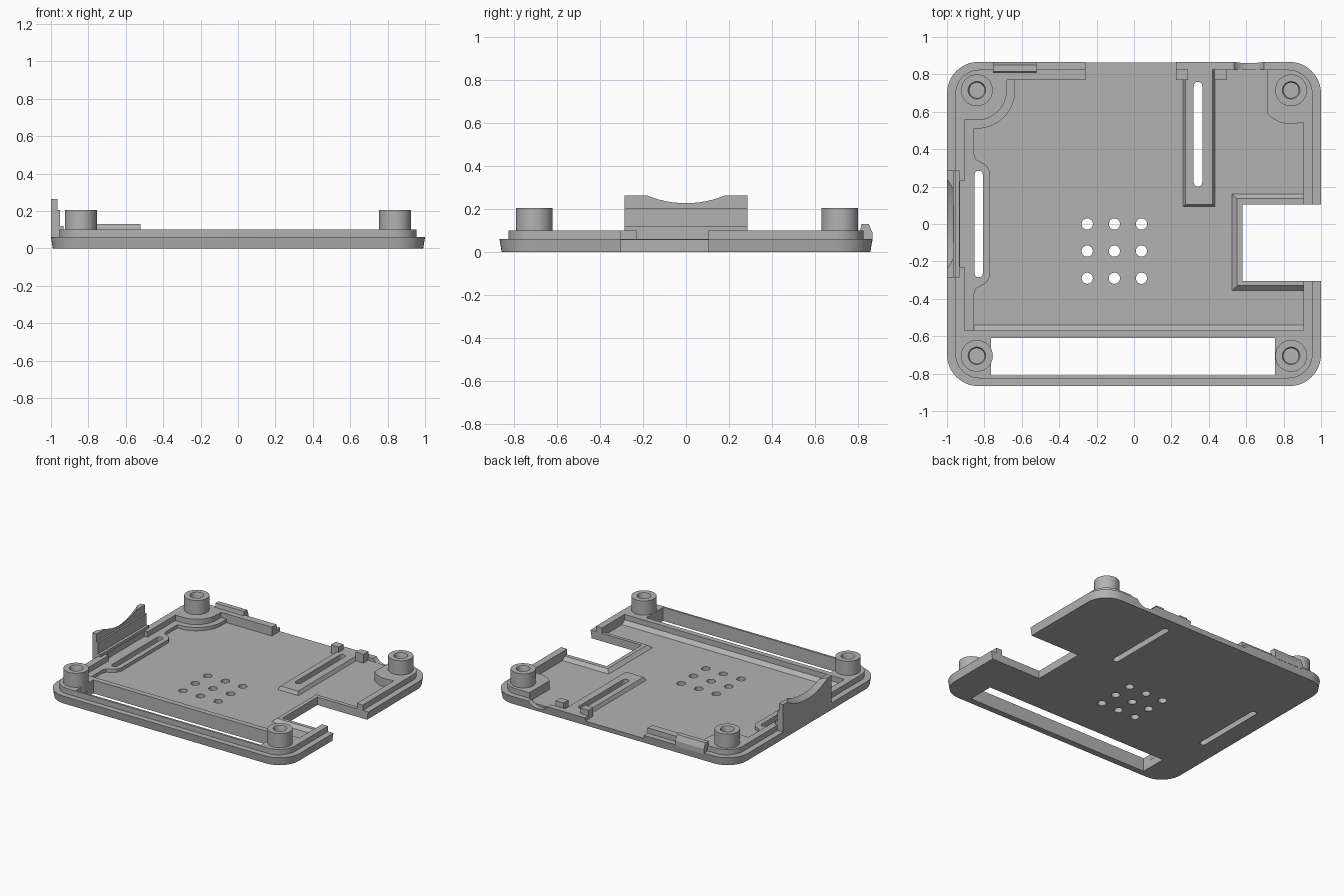
import bpy, bmesh, math
from mathutils import Matrix

cube = bpy.data.objects.get("Cube")
if cube:
    bpy.data.objects.remove(cube, do_unlink=True)

grey = bpy.data.materials.new("plain_grey")
grey.use_nodes = True
grey.diffuse_color = (0.45, 0.45, 0.45, 1)
grey.node_tree.nodes["Principled BSDF"].inputs["Base Color"].default_value = (0.45, 0.45, 0.45, 1)

FLOOR, LEDGE, RIM, TOP = 0.035, 0.06, 0.10, 0.3


def finish(name, bm):
    bmesh.ops.recalc_face_normals(bm, faces=bm.faces)
    mesh = bpy.data.meshes.new(name)
    bm.to_mesh(mesh)
    bm.free()
    mesh.materials.append(grey)
    obj = bpy.data.objects.new(name, mesh)
    bpy.context.collection.objects.link(obj)
    return obj


def prism(name, pts, lo, hi, axis="z", end=None):
    """Extrude an outline along an axis; end gives a different far outline."""
    place = {"z": lambda u, v, w: (u, v, w),
             "x": lambda u, v, w: (w, u, v),
             "y": lambda u, v, w: (u, w, v)}[axis]
    bm = bmesh.new()
    a = [bm.verts.new(place(u, v, lo)) for u, v in pts]
    b = [bm.verts.new(place(u, v, hi)) for u, v in (end or pts)]
    bm.faces.new(a)
    bm.faces.new(b)
    n = len(a)
    for i in range(n):
        j = (i + 1) % n
        bm.faces.new((a[i], a[j], b[j], b[i]))
    return finish(name, bm)


def arc(cx, cy, r, start, stop, n=12):
    angles = [math.radians(start + (stop - start) * i / n) for i in range(n + 1)]
    return [(cx + r * math.cos(t), cy + r * math.sin(t)) for t in angles]


def circle(cx, cy, r, n=32):
    return arc(cx, cy, r, 0, 360, n)[:-1]


def rect(x0, x1, y0, y1):
    return [(x0, y0), (x1, y0), (x1, y1), (x0, y1)]


def rounded(hx, hy, r):
    pts = []
    for sx, sy, a in ((1, 1, 0), (-1, 1, 90), (-1, -1, 180), (1, -1, 270)):
        pts += arc(sx * (hx - r), sy * (hy - r), r, a, a + 90)
    return pts


def slot(x, y0, y1, r):
    return arc(x, y1 - r, r, 0, 180) + arc(x, y0 + r, r, 180, 360)


def combine(obj, other, operation="DIFFERENCE"):
    mod = obj.modifiers.new("combine", "BOOLEAN")
    mod.operation, mod.object, mod.solver = operation, other, "EXACT"
    bpy.ops.object.select_all(action="DESELECT")
    bpy.context.view_layer.objects.active = obj
    obj.select_set(True)
    bpy.ops.object.modifier_apply(modifier=mod.name)
    bpy.data.objects.remove(other, do_unlink=True)


def smooth(obj):
    bpy.ops.object.select_all(action="DESELECT")
    bpy.context.view_layer.objects.active = obj
    obj.select_set(True)
    bpy.ops.object.shade_smooth_by_angle(angle=math.radians(30))


# Tray: tapered base plate with a narrower rim on top
tray = prism("tray", rounded(0.99, 0.857, 0.16), 0, LEDGE, end=rounded(1, 0.867, 0.17))
combine(tray, prism("rim", rounded(0.955, 0.825, 0.13), 0.045, RIM), "UNION")

# Upper recess inside the rim, stepped round the rear posts
right_side = [(0.905, -0.57), (0.905, 0.54)] + arc(0.84, 0.715, 0.18, 285, 225) + [(0.713, 0.6)]
upper = [(-0.905, -0.57)] + right_side + [(0.713, 0.9), (-0.26, 0.9), (-0.26, 0.77), (-0.68, 0.77)]
upper += arc(-0.84, 0.715, 0.16, 0, -90)
upper += [(-0.905, 0.555), (-0.905, 0.23), (-0.93, 0.23), (-0.93, -0.23), (-0.905, -0.23)]
combine(tray, prism("upper_recess", upper, LEDGE, TOP))

# Lower recess down to the floor, open at the back, bulging round the side slot
lower = [(-0.855, -0.57)] + right_side + [(0.713, 0.825), (0.225, 0.825), (0.225, 0.9)]
lower += [(-0.26, 0.9), (-0.26, 0.77), (-0.635, 0.77)] + arc(-0.84, 0.715, 0.205, 0, -90)
lower += [(-0.855, 0.51), (-0.855, 0.37), (-0.845, 0.345), (-0.79, 0.315), (-0.77, 0.28)]
lower += [(-0.77, -0.28), (-0.79, -0.315), (-0.845, -0.345), (-0.855, -0.37)]
combine(tray, prism("lower_recess", lower, FLOOR, TOP))

# Raised sloping pads round the slot and the side opening
combine(tray, prism("slot_pad", rect(0.26, 0.435, 0.09, 0.84), 0.03, LEDGE,
                    end=rect(0.275, 0.42, 0.105, 0.84)), "UNION")
combine(tray, prism("opening_pad", rect(0.52, 0.92, -0.36, 0.165), 0.03, LEDGE - 0.001,
                    end=rect(0.55, 0.92, -0.33, 0.135)), "UNION")

# Through openings
cuts = [rect(0.58, 1.2, -0.305, 0.105), rect(-0.765, 0.755, -0.81, -0.61),
        slot(0.342, 0.2, 0.76, 0.023), slot(-0.83, -0.285, 0.285, 0.022)]
cuts += [circle(-0.25 + 0.145 * i, -0.29 + 0.145 * j, 0.03, 24) for i in range(3) for j in range(3)]
for pts in cuts:
    combine(tray, prism("opening", pts, -0.1, TOP))

# Round cable scoop in the back edge
combine(tray, prism("scoop", circle(0.615, 0.12, 0.1, 48), 0.825, 0.95, "y"))
smooth(tray)

# Sloping fillet along the front of the recess
prism("front_slope", [(-0.575, 0.03), (-0.535, 0.03), (-0.54, FLOOR), (-0.57, LEDGE), (-0.575, LEDGE)],
      -0.856, 0.906, "x")

# Hollow corner posts
post_profile = [(0.085, 0.045), (0.085, 0.205), (0.047, 0.205), (0.041, 0.19), (0.041, 0.105), (0, 0.105)]
for px, side in ((-0.84, "right"), (0.84, "left")):
    for py, end in ((-0.705, "front"), (0.715, "back")):
        bm = bmesh.new()
        verts = [bm.verts.new((r, 0, z)) for r, z in post_profile]
        edges = [bm.edges.new(pair) for pair in zip(verts, verts[1:])]
        bmesh.ops.spin(bm, geom=verts + edges, cent=(0, 0, 0), axis=(0, 0, 1),
                       angle=math.tau, steps=40)
        bmesh.ops.remove_doubles(bm, verts=bm.verts, dist=0.0005)
        bmesh.ops.transform(bm, matrix=Matrix.Translation((px, py, 0)), verts=bm.verts)
        smooth(finish(f"{end}_{side}_post", bm))

# Stepped side clip with a thumb scoop in its top edge
clip = prism("side_clip", [(-1, 0.058), (-0.932, 0.058), (-0.932, 0.12), (-0.952, 0.12),
                           (-0.952, 0.205), (-0.965, 0.205), (-0.965, 0.264), (-1, 0.264)],
             -0.285, 0.285, "y")
combine(clip, prism("thumb_scoop", circle(0, 0.659, 0.47, 96), -1.01, -0.945, "x",
                    end=circle(0, 0.714, 0.47, 96)))
smooth(clip)

# Back snap tab and two guide blocks
prism("back_tab", [(0.81, 0.05), (0.867, 0.05), (0.867, 0.09), (0.85, 0.13), (0.815, 0.13), (0.81, 0.1)],
      -0.755, -0.52, "x")
for x0, x1, label in ((0.225, 0.29, "inner"), (0.43, 0.495, "outer")):
    prism(f"{label}_guide_block", rect(x0, x1, 0.77, 0.826), 0.03, RIM)
